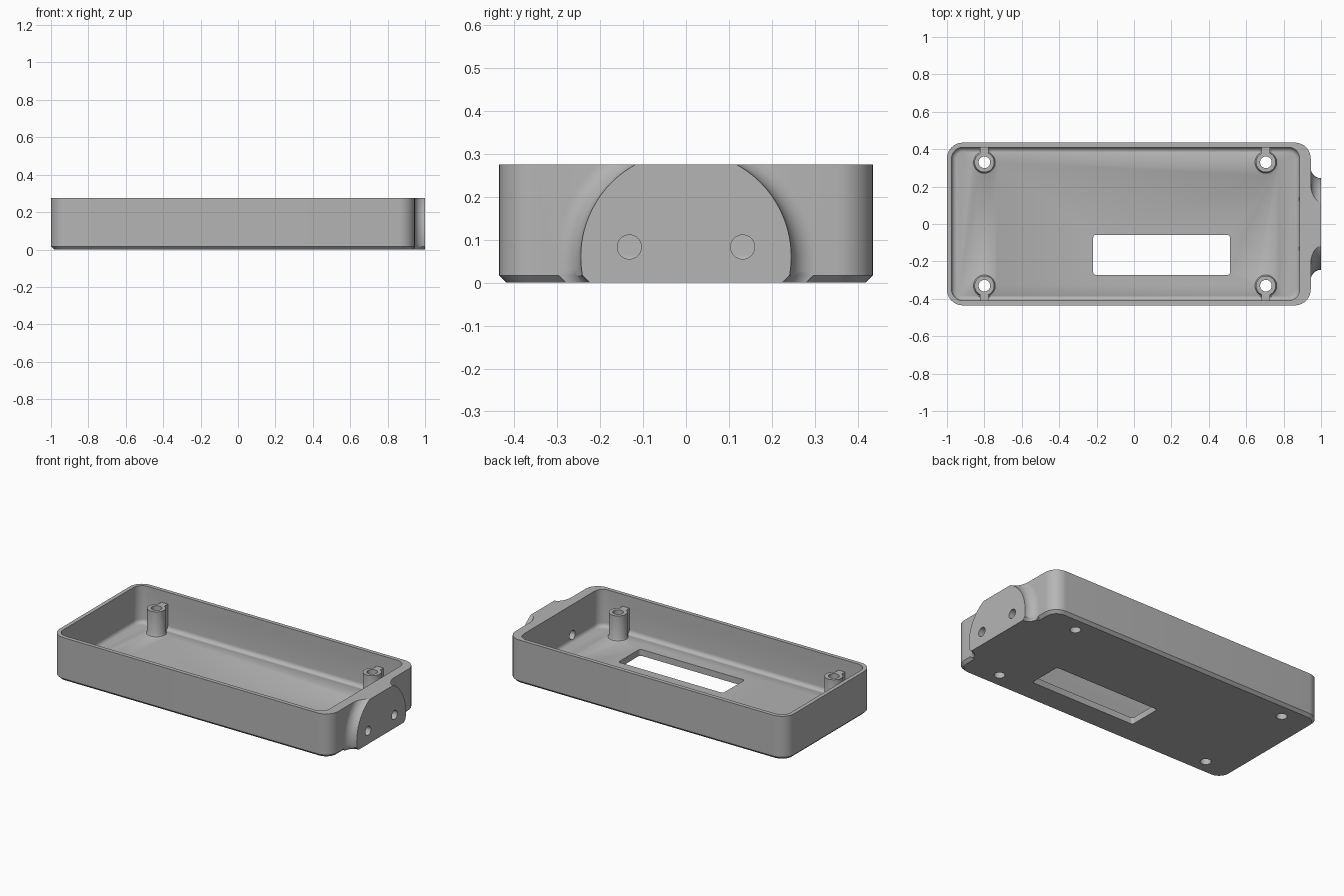
import bpy
import bmesh
from math import pi, sin, cos, sqrt, asin

if "Cube" in bpy.data.objects:
    bpy.data.objects.remove(bpy.data.objects["Cube"], do_unlink=True)

H = 0.275        # case height
FLOOR = 0.04     # floor thickness
CH = 0.017       # bottom chamfer

grey = bpy.data.materials.new("matte grey")
grey.use_nodes = True
grey.diffuse_color = (0.46, 0.46, 0.46, 1)
grey.node_tree.nodes["Principled BSDF"].inputs["Base Color"].default_value = (0.46, 0.46, 0.46, 1)


def loft(name, rings):
    """Closed solid through rings that share one point count."""
    bm = bmesh.new()
    loops = [[bm.verts.new(p) for p in ring] for ring in rings]
    n = len(loops[0])
    for a, b in zip(loops, loops[1:]):
        for i in range(n):
            j = (i + 1) % n
            bm.faces.new((a[i], a[j], b[j], b[i]))
    bm.faces.new(loops[0][::-1])
    bm.faces.new(loops[-1])
    bmesh.ops.recalc_face_normals(bm, faces=bm.faces)
    mesh = bpy.data.meshes.new(name)
    bm.to_mesh(mesh)
    bm.free()
    mesh.materials.append(grey)
    ob = bpy.data.objects.new(name, mesh)
    bpy.context.collection.objects.link(ob)
    return ob


def rounded(x0, x1, y0, y1, r, z, inset=0.0, steps=10):
    """Rounded rectangle ring at height z, shrunk by inset."""
    pts = []
    corners = [(x1 - r, y1 - r), (x0 + r, y1 - r), (x0 + r, y0 + r), (x1 - r, y0 + r)]
    for k, (cx, cy) in enumerate(corners):
        for i in range(steps + 1):
            a = (k + i / steps) * pi / 2
            pts.append((cx + (r - inset) * cos(a), cy + (r - inset) * sin(a), z))
    return pts


def circle(x, y, r, z, n=40):
    return [(x + r * cos(2 * pi * i / n), y + r * sin(2 * pi * i / n), z) for i in range(n)]


def combine(target, other, operation):
    """Apply a boolean and discard the second solid."""
    mod = target.modifiers.new("combine", "BOOLEAN")
    mod.operation = operation
    mod.solver = "EXACT"
    mod.object = other
    bpy.ops.object.select_all(action="DESELECT")
    bpy.context.view_layer.objects.active = target
    target.select_set(True)
    bpy.ops.object.modifier_apply(modifier=mod.name)
    bpy.data.objects.remove(other, do_unlink=True)


# Outer shell with chamfered bottom edge
outer = (-1, 0.945, -0.435, 0.435, 0.085)
case = loft("enclosure_case", [rounded(*outer, 0, CH), rounded(*outer, CH), rounded(*outer, H)])


# Round end boss that flares into the right wall
def boss_ring(x, r, cz=0.06, steps=24):
    low, high = asin((CH - cz) / r), asin((H - cz) / r)
    side = [(r * cos(a), cz + r * sin(a))
            for a in (low + (high - low) * i / steps for i in range(steps + 1))]
    side.insert(0, (side[0][0] - CH, 0))
    return [(x, y, z) for y, z in side] + [(x, -y, z) for y, z in reversed(side)]


FL = 0.055
flare = [(1 - FL * sin(t), 0.245 + FL * (1 - cos(t)))
         for t in (i / 10 * pi / 2 for i in range(11))]
boss = loft("end_boss", [boss_ring(x, r) for x, r in flare + [(0.915, 0.245 + FL)]])
combine(case, boss, "UNION")

# Cavity with filleted floor edge
inner = (-0.975, 0.885, -0.41, 0.41, 0.06)
fillet = 0.025
rings = [rounded(*inner, FLOOR + fillet * (1 - cos(t)), fillet * (1 - sin(t)))
         for t in (i / 6 * pi / 2 for i in range(7))]
combine(case, loft("cavity", rings + [rounded(*inner, H + 0.1)]), "DIFFERENCE")

# Screw posts, each tied to the nearest long wall by a rib
TOP = 0.2
posts = [(x, s * 0.33, s) for x in (-0.8, 0.705) for s in (-1, 1)]
for x, y, s in posts:
    base = [(0.067, FLOOR - 0.02), (0.067, FLOOR), (0.058, FLOOR + 0.005),
            (0.053, FLOOR + 0.015), (0.053, TOP)]
    combine(case, loft("post", [circle(x, y, r, z) for r, z in base]), "UNION")
    y0, y1 = sorted((y + s * 0.045, s * 0.422))
    rib = [rounded(x - 0.023, x + 0.023, y0, y1, 0.004, z, 0, 2) for z in (FLOOR - 0.015, TOP)]
    combine(case, loft("rib", rib), "UNION")

# Screw holes through posts and floor
for x, y, s in posts:
    combine(case, loft("screw_hole", [circle(x, y, 0.031, z) for z in (-0.1, H)]), "DIFFERENCE")

# Display window in the floor
window = [rounded(-0.218, 0.513, -0.273, -0.058, 0.015, z, 0, 4) for z in (-0.1, 0.1)]
combine(case, loft("window", window), "DIFFERENCE")

# Two cable holes through the end boss
for y in (-0.132, 0.132):
    hole = [[(x, y + b, 0.083 + a) for a, b, _ in circle(0, 0, 0.028, 0)] for x in (0.8, 1.1)]
    combine(case, loft("cable_hole", hole), "DIFFERENCE")

# Smooth rounded walls, crisp edges
bpy.ops.object.select_all(action="DESELECT")
case.select_set(True)
bpy.context.view_layer.objects.active = case
bpy.ops.object.shade_smooth_by_angle(angle=pi / 6)
